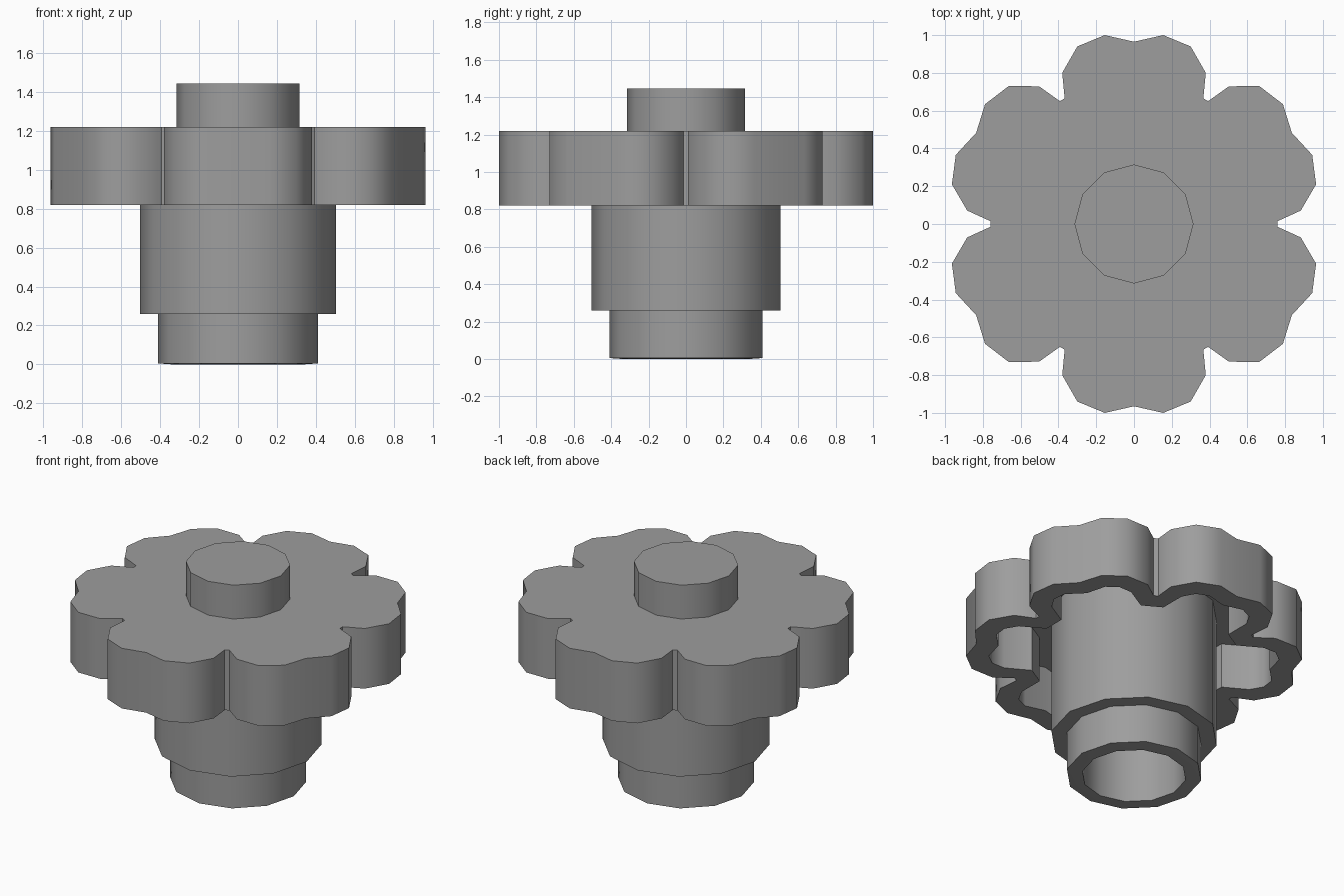
import bpy, bmesh, math
from mathutils import Matrix, Vector

cube = bpy.data.objects.get("Cube")
if cube:
    bpy.data.objects.remove(cube)

grey = bpy.data.materials.new("plain grey")
grey.use_nodes = True
colour = (0.34, 0.34, 0.34, 1)
grey.diffuse_color = colour
grey.node_tree.nodes["Principled BSDF"].inputs["Base Color"].default_value = colour


def loft(name, loops):
    """Bridge matching closed loops and cap both ends."""
    bm = bmesh.new()
    rings = [[bm.verts.new(p) for p in loop] for loop in loops]
    n = len(rings[0])
    for a, b in zip(rings, rings[1:]):
        for i in range(n):
            j = (i + 1) % n
            bm.faces.new((a[i], a[j], b[j], b[i]))
    bm.faces.new(rings[0])
    bm.faces.new(rings[-1])
    bmesh.ops.recalc_face_normals(bm, faces=bm.faces)
    mesh = bpy.data.meshes.new(name)
    bm.to_mesh(mesh)
    bm.free()
    mesh.materials.append(grey)
    obj = bpy.data.objects.new(name, mesh)
    bpy.context.collection.objects.link(obj)
    bpy.ops.object.select_all(action='DESELECT')
    obj.select_set(True)
    bpy.context.view_layer.objects.active = obj
    bpy.ops.object.shade_smooth_by_angle(angle=math.radians(45))
    return obj


def circle(r, z, sides=12):
    turn = math.tau / sides
    return [(r * math.cos(i * turn), r * math.sin(i * turn), z) for i in range(sides)]


def petals(half, z, count=6):
    """Mirror half a petal about its centre line and repeat it around z."""
    whole = [(-x, y) for x, y in reversed(half[1:])] + half
    loop = []
    for i in range(count):
        spin = Matrix.Rotation(-i * math.tau / count, 3, 'Z')
        loop += [spin @ Vector((x, y, z)) for x, y in whole]
    return loop


# Stepped hollow stem: bore, bottom lip, narrow collar, wide barrel
stem = [(0.315, 1.1), (0.315, 0), (0.34, 0), (0.41, 0.005),
        (0.41, 0.26), (0.505, 0.26), (0.505, 1.13)]
loft("stem", [circle(r, z) for r, z in stem])

# Blossom: scalloped shell, open underneath
outer = [(0, 0.965), (0.155, 1.0), (0.30, 0.94), (0.38, 0.80), (0.367, 0.665)]
inner = [(0, 0.83), (0.13, 0.865), (0.21, 0.83), (0.255, 0.75), (0.255, 0.58)]
loft("blossom", [petals(outer, 1.22), petals(outer, 0.82),
                 petals(inner, 0.82), petals(inner, 1.12)])

# Top stud
loft("stud", [circle(0.315, 1.2), circle(0.315, 1.445)])
